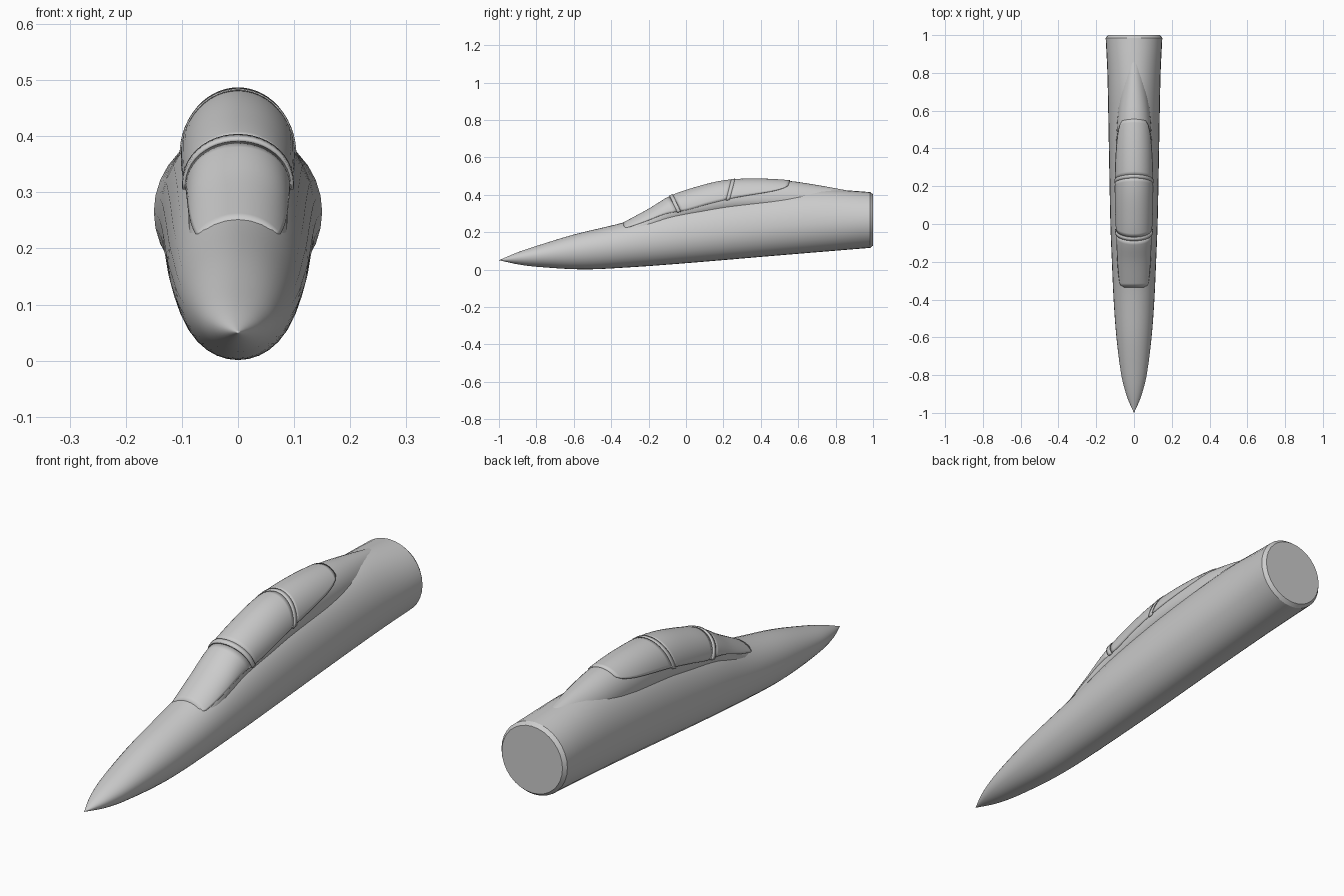
import bpy, bmesh
from math import sin, cos, pi, radians

if "Cube" in bpy.data.objects:
    bpy.data.objects.remove(bpy.data.objects["Cube"])


def curve(table, y):
    """Smooth (cubic) interpolation through (y, value) pairs."""
    if y <= table[0][0]:
        return table[0][1]
    if y >= table[-1][0]:
        return table[-1][1]
    i = max(k for k in range(len(table) - 1) if table[k][0] <= y)

    def slope(k):
        a, b = table[max(k - 1, 0)], table[min(k + 1, len(table) - 1)]
        return (b[1] - a[1]) / (b[0] - a[0])
    (y0, v0), (y1, v1) = table[i], table[i + 1]
    d = y1 - y0
    t = (y - y0) / d
    return ((2*t**3 - 3*t**2 + 1) * v0 + (t**3 - 2*t**2 + t) * d * slope(i)
            + (3*t**2 - 2*t**3) * v1 + (t**3 - t**2) * d * slope(i + 1))


def grid_object(name, rows, closed, caps=False, angle=35):
    """Skin a list of point rows into a smooth surface."""
    bm = bmesh.new()
    vs = [[bm.verts.new(p) for p in r] for r in rows]
    n = len(rows[0])
    for a, b in zip(vs, vs[1:]):
        for j in range(n if closed else n - 1):
            k = (j + 1) % n
            bm.faces.new((a[j], a[k], b[k], b[j]))
    if caps:
        bm.faces.new(vs[0])
        bm.faces.new(vs[-1])
    bmesh.ops.remove_doubles(bm, verts=bm.verts, dist=1e-5)
    bmesh.ops.recalc_face_normals(bm, faces=bm.faces)
    me = bpy.data.meshes.new(name)
    bm.to_mesh(me)
    bm.free()
    ob = bpy.data.objects.new(name, me)
    bpy.context.collection.objects.link(ob)
    bpy.ops.object.select_all(action='DESELECT')
    ob.select_set(True)
    bpy.context.view_layer.objects.active = ob
    bpy.ops.object.shade_smooth_by_angle(angle=radians(angle))
    return ob


# Fuselage profiles: top, bottom, widest height and half width along y
TOP = [(-1, .05), (-.9, .092), (-.8, .126), (-.6, .187), (-.34, .25), (-.1, .322),
       (.2, .383), (.47, .415), (.7, .43), (.85, .424), (.985, .414)]
BOTTOM = [(-1, .05), (-.9, .028), (-.8, .015), (-.55, .001), (-.3, .012),
          (0, .034), (.5, .076), (.985, .116)]
MID = [(-1, .05), (-.6, .098), (-.34, .13), (0, .175), (.5, .23), (.985, .265)]
WIDTH = [(-1, 0), (-.95, .023), (-.9, .042), (-.8, .067), (-.6, .093), (-.4, .108),
         (-.2, .117), (0, .125), (.4, .133), (.8, .141), (.985, .15)]

# Hump profiles: top, centre height, half width, canopy sill angle
H_TOP = [(-.38, .222), (-.34, .246), (-.2, .322), (-.09, .388), (.05, .437), (.2, .473),
         (.36, .483), (.55, .474), (.7, .452), (.85, .425), (.95, .405)]
H_MID = [(-.38, .15), (-.34, .17), (-.2, .245), (-.09, .3), (.1, .345), (.26, .37),
         (.55, .375), (.7, .36), (.95, .32)]
H_WIDTH = [(-.38, .082), (-.34, .086), (-.09, .09), (.1, .097), (.26, .098),
           (.42, .095), (.55, .088), (.7, .073), (.95, .035)]
SILL = [(-.335, 41), (-.32, 33), (-.2, 12), (-.05, -5), (.1, 0), (.25, 5),
        (.45, 20), (.53, 34), (.555, 47)]

# Fuselage, with a bevelled flat rear end
rows = []
N = 32
for i in range(49):
    y = -1 + 1.985 * (i / 48) ** 1.4
    m, w = curve(MID, y), curve(WIDTH, y)
    up, dn = curve(TOP, y) - m, m - curve(BOTTOM, y)
    rows.append([(w * cos(a), y, m + (up if sin(a) > 0 else dn) * sin(a))
                 for a in (2 * pi * j / N for j in range(N))])
rows.append([(x * .92, 1, .265 + (z - .265) * .92) for x, y, z in rows[-1]])
grid_object("fuselage", rows, True, True, 25)


def hump_point(y, a, lift=0):
    m, w = curve(H_MID, y), curve(H_WIDTH, y)
    h = curve(H_TOP, y) - m if sin(a) > 0 else .08
    return ((w + lift) * cos(a), y, m + (h + lift) * sin(a))


# Raised spine that carries the canopy and fades into the rear body
rows = [[hump_point(-.38 + 1.33 * i / 36, 2 * pi * j / 32) for j in range(32)]
        for i in range(37)]
grid_object("canopy_spine", rows, True, True)


def panel(name, y0, y1, lean0, lean1, lift, steps=12, drop=0):
    """Strip of canopy skin wrapped over the spine, ends leaning with height."""
    rows = []
    for i in range(steps + 1):
        t = i / steps
        s = radians(curve(SILL, y0 + (y1 - y0) * t) - drop)
        row = []
        for j in range(25):
            a = s + (pi - 2 * s) * j / 24
            k = 1 - sin(a)
            y = (y0 + lean0 * k) * (1 - t) + (y1 + lean1 * k) * t
            row.append(hump_point(y, a, lift))
        rows.append(row)
    ob = grid_object(name, rows, False)
    mod = ob.modifiers.new("thickness", 'SOLIDIFY')
    mod.thickness = .008
    mod.offset = -1 if ob.data.polygons[0].normal.dot(ob.data.polygons[0].center
                                                      - ob.data.vertices[12].co) >= 0 else 0
    return ob


# Glazing and frames
panel("windshield", -.335, -.09, 0, .04, .003)
panel("canopy", -.07, .245, .04, -.03, .004, 16)
panel("rear_canopy", .26, .555, -.03, -.03, .004, 16)
panel("front_frame", -.09, -.072, .04, .04, .008, 2, 3)
panel("middle_frame", .243, .262, -.03, -.03, .006, 2, 3)
